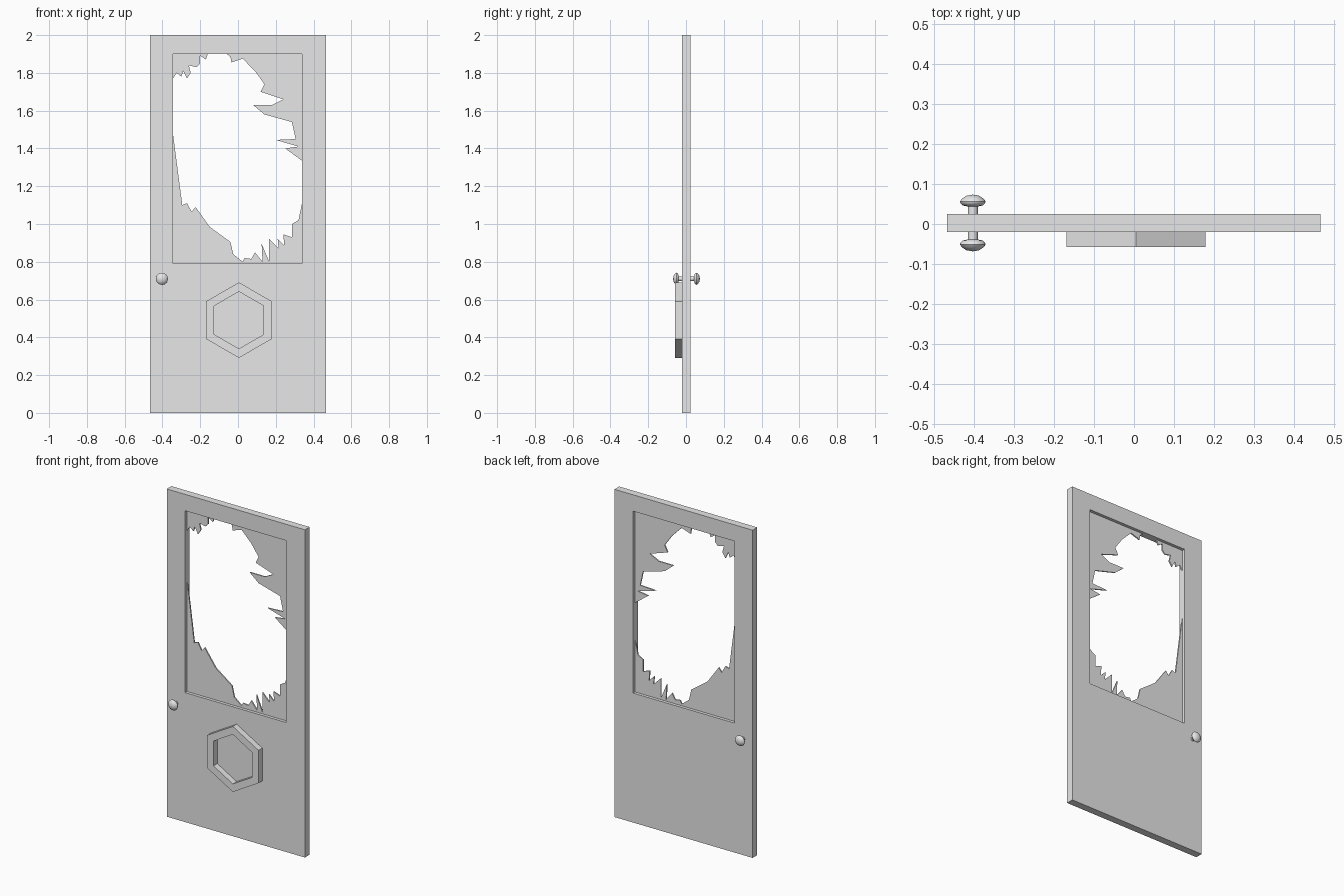
import bpy
import bmesh
from math import sin, cos, radians, tau

default_cube = bpy.data.objects.get("Cube")
if default_cube:
    bpy.data.objects.remove(default_cube, do_unlink=True)

# One plain grey for the whole door
grey = bpy.data.materials.new("plain grey")
grey.use_nodes = True
colour = (0.8, 0.8, 0.8, 1)
grey.diffuse_color = colour
grey.node_tree.nodes["Principled BSDF"].inputs["Base Color"].default_value = colour

FRONT, BACK = -0.02, 0.025
MIDDLE = (FRONT + BACK) / 2
LEFT, RIGHT, SILL, HEAD = -0.344, 0.339, 0.79, 1.9


def finish(name, bm):
    """Turn a bmesh into a named, coloured object."""
    bmesh.ops.recalc_face_normals(bm, faces=bm.faces)
    mesh = bpy.data.meshes.new(name)
    bm.to_mesh(mesh)
    bm.free()
    mesh.materials.append(grey)
    obj = bpy.data.objects.new(name, mesh)
    bpy.context.collection.objects.link(obj)
    return obj


def rectangle(left, right, bottom, top):
    return [(left, bottom), (right, bottom), (right, top), (left, top)]


def hexagon(radius, x, z):
    corners = [radians(30 + 60 * i) for i in range(6)]
    return [(x + radius * cos(a), z + radius * sin(a)) for a in corners]


def ring_prism(name, outer, inner, front, back):
    """Solid ring between two matching outlines in the xz plane."""
    bm = bmesh.new()
    loops = [[bm.verts.new((x, y, z)) for x, z in outline]
             for outline, y in ((outer, front), (outer, back), (inner, back), (inner, front))]
    count = len(outer)
    for loop, following in zip(loops, loops[1:] + loops[:1]):
        for i in range(count):
            j = (i + 1) % count
            bm.faces.new((loop[i], loop[j], following[j], following[i]))
    return finish(name, bm)


def flat_prism(name, outline, front, back):
    """Extrude one outline through its thickness."""
    bm = bmesh.new()
    face = bm.faces.new([bm.verts.new((x, front, z)) for x, z in outline])
    extruded = bmesh.ops.extrude_face_region(bm, geom=[face], use_keep_orig=True)
    moved = [v for v in extruded["geom"] if isinstance(v, bmesh.types.BMVert)]
    bmesh.ops.translate(bm, verts=moved, vec=(0, back - front, 0))
    bmesh.ops.triangulate(bm, faces=[f for f in bm.faces if len(f.verts) > 4])
    return finish(name, bm)


def door_knob(name, side, x, z, segments=24):
    """Lathe a rod and domed knob about the y axis."""
    profile = [(0.0125, 0), (0.0125, 0.041), (0.025, 0.044), (0.031, 0.05),
               (0.032, 0.054), (0.027, 0.061), (0.016, 0.068), (0, 0.071)]
    bm = bmesh.new()
    verts = [bm.verts.new((x + r, MIDDLE + side * y, z)) for r, y in profile]
    edges = [bm.edges.new(pair) for pair in zip(verts, verts[1:])]
    bmesh.ops.spin(bm, geom=verts + edges, cent=(x, 0, z), axis=(0, 1, 0),
                   angle=tau, steps=segments)
    bmesh.ops.remove_doubles(bm, verts=bm.verts, dist=0.0001)
    obj = finish(name, bm)
    bpy.ops.object.select_all(action="DESELECT")
    obj.select_set(True)
    bpy.context.view_layer.objects.active = obj
    bpy.ops.object.shade_smooth_by_angle(angle=radians(35))
    return obj


# Door slab with its window opening
ring_prism("door_slab", rectangle(-0.467, 0.466, 0, 2),
           rectangle(LEFT, RIGHT, SILL, HEAD), FRONT, BACK)

# Raised hexagonal moulding on the front
ring_prism("hexagon_moulding", hexagon(0.2, 0.005, 0.491),
           hexagon(0.151, 0.005, 0.491), -0.057, FRONT)

# Broken glass left around the opening
shards = {
    "glass_top_right": [
        (LEFT, HEAD), (LEFT, 1.77), (-.325, 1.8), (-.3, 1.78), (-.29, 1.81), (-.27, 1.77),
        (-.25, 1.8), (-.26, 1.84), (-.22, 1.83), (-.2, 1.85), (-.2, 1.89), (-.17, 1.87),
        (-.16, HEAD)],
    "glass_top_left": [
        (-.06, HEAD), (-.04, 1.885), (-.035, 1.855), (.025, 1.875), (.09, 1.81), (.14, 1.74),
        (.12, 1.7), (.24, 1.66), (.18, 1.63), (.08, 1.63), (.14, 1.58), (.285, 1.54),
        (.305, 1.45), (.2, 1.445), (.32, 1.41), (.25, 1.4), (RIGHT, 1.335), (RIGHT, HEAD)],
    "glass_bottom": [
        (RIGHT, 1.11), (.32, 1.02), (.285, 1), (.285, .93), (.24, .945), (.245, .885),
        (.21, .92), (.215, .87), (.165, .92), (.165, .8), (.125, .895), (.13, .8),
        (.09, .85), (.07, .815), (.035, .82), (.025, .8), (-.025, .84), (-.04, .905),
        (-.15, .985), (-.225, 1.09), (-.245, 1.065), (-.27, 1.11), (-.295, 1.1),
        (LEFT, 1.475), (LEFT, SILL), (RIGHT, SILL)],
}
for shard_name, outline in shards.items():
    flat_prism(shard_name, outline, MIDDLE - 0.004, MIDDLE + 0.004)

# A knob on each face of the door
for knob_name, side in (("front_knob", -1), ("back_knob", 1)):
    door_knob(knob_name, side, -0.403, 0.71)
